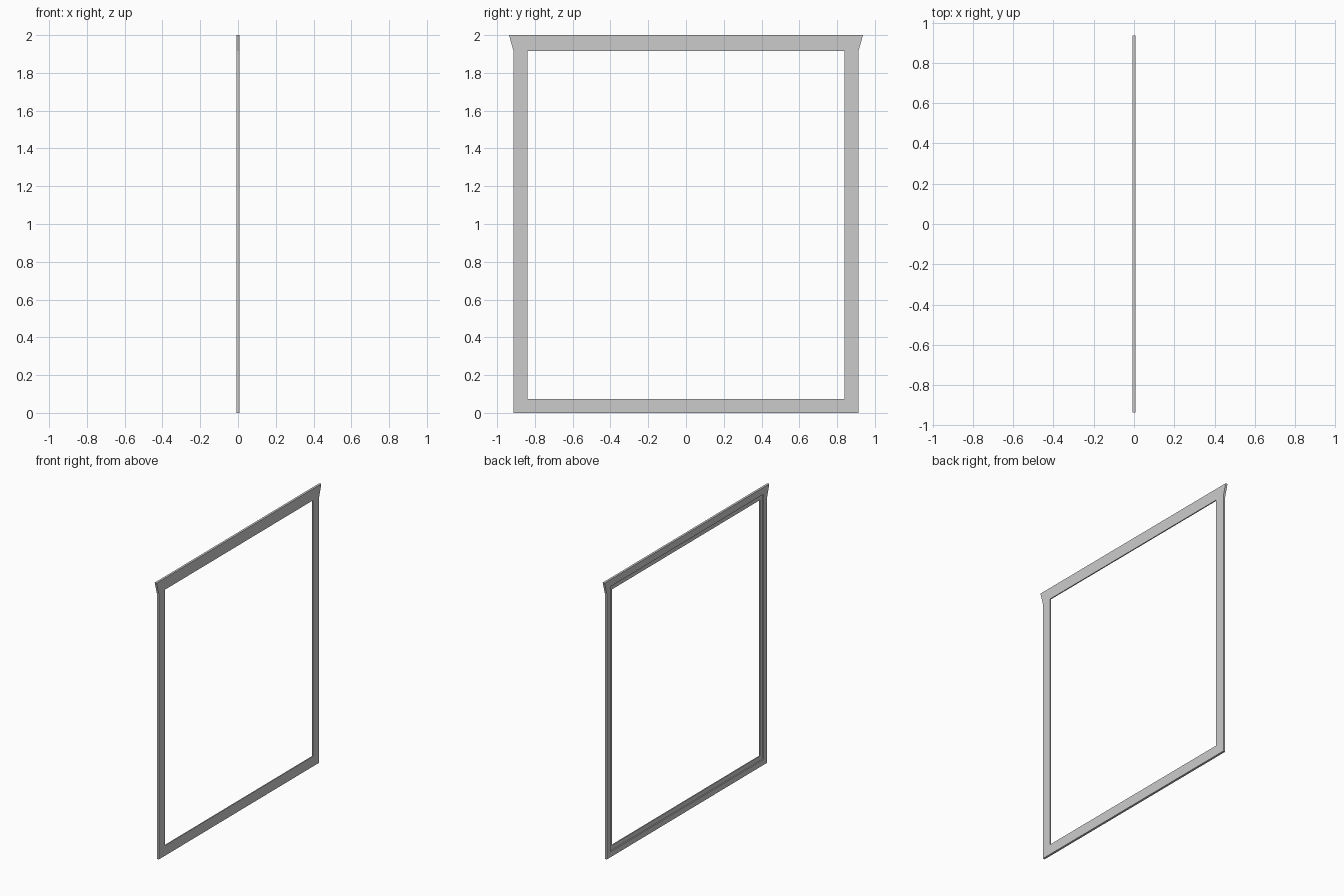
import bpy, bmesh

if "Cube" in bpy.data.objects:
    bpy.data.objects.remove(bpy.data.objects["Cube"])

T = 0.008      # half thickness
STEP = 0.0     # depth position of the rabbet floor
R = 0.033      # rabbet width on the rear side


def outline(x):
    # outer silhouette with flared header ends
    half = [(0.913, 0.0), (0.913, 1.915), (0.937, 2.0)]
    return [(x, y, z) for y, z in half] + [(x, -y, z) for y, z in reversed(half)]


def opening(x, grow):
    # rectangular opening, matched point-for-point with the outline
    y, lo, hi = 0.84 + grow, 0.073 - grow, 1.917 + grow
    half = [(y, lo), (y, hi), (0.80, hi)]
    return [(x, a, b) for a, b in half] + [(x, -a, b) for a, b in reversed(half)]


bm = bmesh.new()
# closed cross-section: front face, inner lip, rabbet, rear face, outer edge
loops = [outline(T), opening(T, 0), opening(STEP, 0),
         opening(STEP, R), opening(-T, R), outline(-T)]
rings = [[bm.verts.new(p) for p in loop] for loop in loops]
for k, a in enumerate(rings):
    b = rings[(k + 1) % len(rings)]
    for i in range(6):
        j = (i + 1) % 6
        bm.faces.new((a[i], a[j], b[j], b[i]))
bmesh.ops.recalc_face_normals(bm, faces=bm.faces)

mesh = bpy.data.meshes.new("rectangular_frame")
bm.to_mesh(mesh)
bm.free()
bpy.context.collection.objects.link(bpy.data.objects.new("rectangular_frame", mesh))
